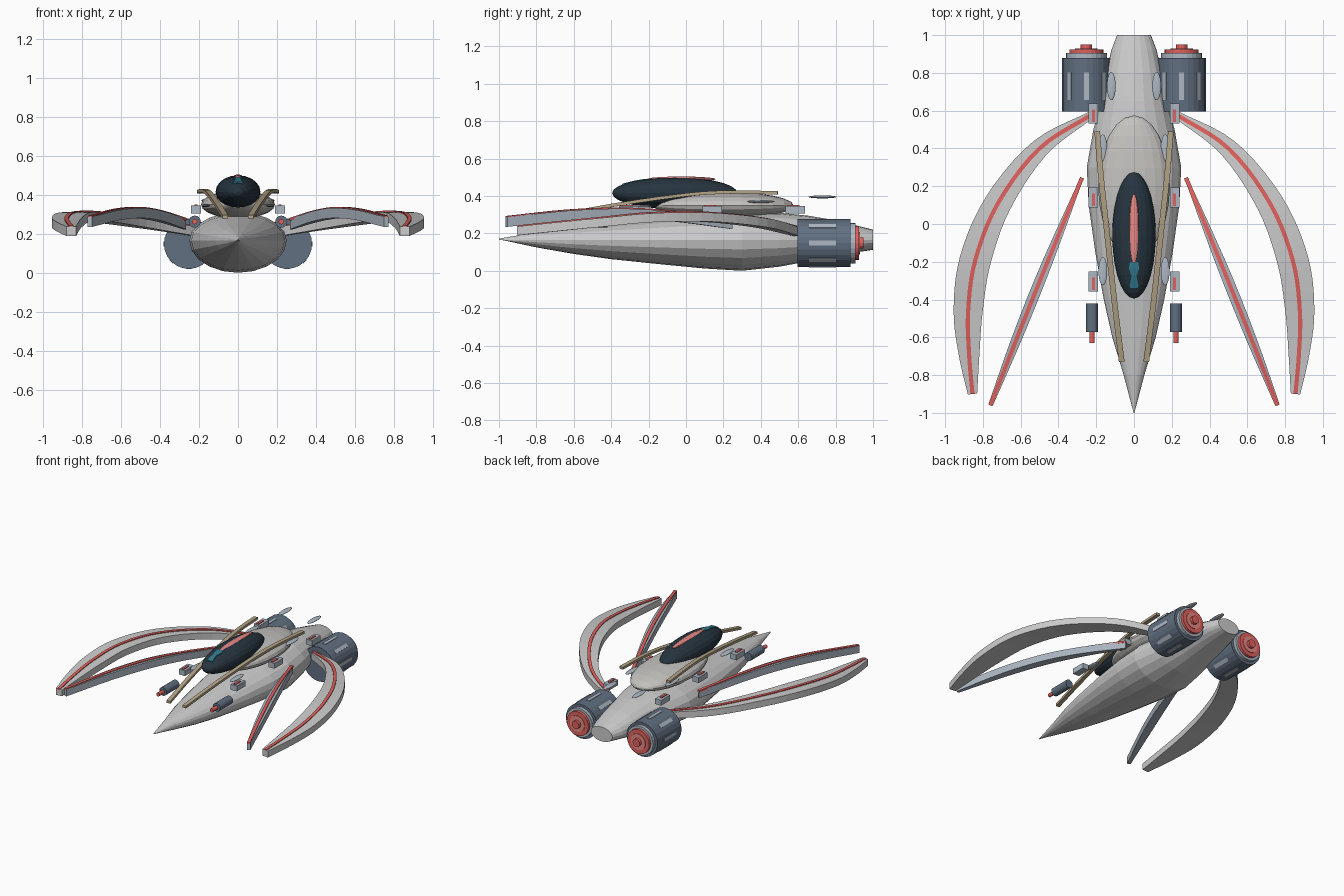
import bpy, bmesh, math
from mathutils import Vector, Matrix

if "Cube" in bpy.data.objects:
    bpy.data.objects.remove(bpy.data.objects["Cube"])


def mat(name, rgb):
    m = bpy.data.materials.new(name)
    m.diffuse_color = (*rgb, 1)
    m.use_nodes = True
    m.node_tree.nodes["Principled BSDF"].inputs["Base Color"].default_value = m.diffuse_color
    return m


RED = mat("red", (0.75, 0.12, 0.11))
SLATE = mat("slate", (0.12, 0.16, 0.22))
DARK = mat("dark_glass", (0.02, 0.035, 0.05))
TAN = mat("tan", (0.45, 0.37, 0.24))
TEAL = mat("teal", (0.03, 0.2, 0.28))
PINK = mat("light_red", (0.8, 0.25, 0.23))
STEEL = mat("steel", (0.42, 0.48, 0.55))


def finish(name, bm, m=None, smooth=False):
    bmesh.ops.recalc_face_normals(bm, faces=bm.faces)
    me = bpy.data.meshes.new(name)
    bm.to_mesh(me)
    bm.free()
    for p in me.polygons:
        p.use_smooth = smooth
    ob = bpy.data.objects.new(name, me)
    bpy.context.collection.objects.link(ob)
    if m:
        me.materials.append(m)
    return ob


def loft(name, rings, m=None):
    """Skin a list of closed rings and cap both ends."""
    bm = bmesh.new()
    vs = [[bm.verts.new(p) for p in r] for r in rings]
    n = len(rings[0])
    for a, b in zip(vs, vs[1:]):
        for i in range(n):
            bm.faces.new((a[i], a[(i + 1) % n], b[(i + 1) % n], b[i]))
    bm.faces.new(vs[0])
    bm.faces.new(vs[-1])
    return finish(name, bm, m)


def spline(pts, steps):
    """Catmull-Rom resampling of tuples of any length."""
    P = [Vector(p) for p in pts]
    P = [P[0] * 2 - P[1]] + P + [P[-1] * 2 - P[-2]]
    out = []
    for i in range(1, len(P) - 2):
        a, b, c, d = P[i - 1:i + 3]
        for k in range(steps):
            t = k / steps
            out.append(0.5 * (2 * b + (c - a) * t + (2 * a - 5 * b + 4 * c - d) * t * t
                              + (3 * b - a - 3 * c + d) * t ** 3))
    return out + [P[-2]]


def ribbon(name, path, thick, side, m=None):
    """Flat strip; path holds (x, y, top z, half width)."""
    rings = []
    for i, (x, y, z, w) in enumerate(path):
        a, b = path[max(i - 1, 0)], path[min(i + 1, len(path) - 1)]
        t = Vector((b[0] - a[0], b[1] - a[1])).normalized()
        nx, ny = -t.y * w, t.x * w
        rings.append([(side * (x + nx), y + ny, z), (side * (x - nx), y - ny, z),
                      (side * (x - nx), y - ny, z - thick), (side * (x + nx), y + ny, z - thick)])
    return loft(name, rings, m)


def ball(name, loc, size, m=None, u=16, v=10):
    bm = bmesh.new()
    # poles lie along the length of the craft
    M = Matrix.Translation(loc) @ Matrix.Diagonal((*size, 1)) @ Matrix.Rotation(math.pi / 2, 4, 'X')
    bmesh.ops.create_uvsphere(bm, u_segments=u, v_segments=v, radius=1, matrix=M)
    return finish(name, bm, m)


def tube(name, x, z, y0, y1, r, m=None, n=24, r2=None):
    rings = []
    for y, rr in ((y0, r), (y1, r if r2 is None else r2)):
        rings.append([(x + rr * math.cos(2 * math.pi * i / n), y,
                       z + rr * math.sin(2 * math.pi * i / n)) for i in range(n)])
    return loft(name, rings, m)


def box(name, M, size, m=None):
    bm = bmesh.new()
    bmesh.ops.create_cube(bm, size=1, matrix=M @ Matrix.Diagonal((*size, 1)))
    return finish(name, bm, m)


# hull: stations of (y, half width, bottom z, top z)
stations = [(-1, .002, .168, .172), (-.8, .055, .125, .205), (-.6, .115, .09, .23),
            (-.4, .16, .062, .25), (-.15, .205, .036, .275), (.1, .24, .012, .297),
            (.3, .25, 0, .31), (.5, .215, .022, .31), (.65, .175, .05, .295),
            (.8, .148, .078, .27), (.92, .12, .1, .24), (1, .09, .112, .22)]
rings = []
for y, w, lo, hi in stations:
    mid = .165
    ring = []
    for i in range(20):
        a = 2 * math.pi * i / 20
        s = math.sin(a)
        ring.append((w * math.cos(a), y, mid + s * ((hi - mid) if s > 0 else (mid - lo))))
    rings.append(ring)
loft("hull", rings)

# dorsal fairing, canopy and its markings
ball("dorsal_fairing", (0, .2, .35), (.19, .375, .072), mat("warm_grey", (.55, .54, .52)), 20, 12)
ball("canopy", (0, -.06, .415), (.115, .335, .085), DARK, 20, 14)
ball("canopy_stripe", (0, -.025, .49), (.026, .185, .014), PINK, 12, 10)
emblem = [(0, -.2, .492, .021), (0, -.235, .489, .028), (0, -.275, .482, .013), (0, -.34, .466, .026)]
ribbon("canopy_emblem", emblem, .02, 1, TEAL)

# wing centre lines: (x, y, top z, half width)
sweep = spline([(.215, .585, .235, .018), (.5, .4, .28, .05), (.72, .11, .31, .072),
                (.84, -.19, .308, .083), (.878, -.46, .282, .077), (.873, -.69, .259, .055),
                (.855, -.9, .237, .025)], 5)
blade = spline([(.275, .245, .275, .008), (.4, -.06, .315, .022), (.51, -.33, .332, .029),
                (.63, -.63, .322, .026), (.76, -.96, .287, .012)], 4)
rail = spline([(.065, -.73, .295, .015), (.105, -.4, .358, .015), (.148, 0, .415, .015),
               (.175, .25, .43, .015), (.195, .49, .425, .015)], 3)

for s, tag in ((-1, "left"), (1, "right")):
    # wings with glowing strips
    for name, path, th in (("curved_wing", sweep, .048), ("blade_wing", blade, .052)):
        ribbon(f"{name}_{tag}", path, th, s, STEEL if path is blade else None)
        strip = [(p[0], p[1], p[2] + .006, .011) for p in path]
        ribbon(f"{name}_strip_{tag}", strip, .014, s, RED)
    ribbon(f"rail_{tag}", rail, .018, s, TAN)

    # engine
    ex, ez = s * .252, .148
    tube(f"engine_{tag}", ex, ez, .595, .88, .128, SLATE)
    tube(f"engine_rim_{tag}", ex, ez, .88, .905, .108, STEEL)
    tube(f"engine_glow_{tag}", ex, ez, .905, .925, .09, RED)
    tube(f"engine_ring_{tag}", ex, ez, .924, .929, .06, PINK)
    tube(f"engine_hub_{tag}", ex, ez, .925, .95, .03, RED, 12)
    for k in range(8):
        M = (Matrix.Translation((ex, .73, ez)) @ Matrix.Rotation(k * math.pi / 4, 4, 'Y')
             @ Matrix.Translation((0, 0, .126)))
        box(f"engine_vent_{tag}_{k}", M, (.026, .145, .008), STEEL)

    # side blocks with red lamps
    for k, y in enumerate((-.305, .14, .585)):
        box(f"block_{tag}_{k}", Matrix.Translation((s * .215, y, .325)), (.05, .105, .04), STEEL)
        box(f"block_lamp_{tag}_{k}", Matrix.Translation((s * .215, y - .012, .346)), (.016, .065, .01), RED)

    # floating lens plates
    for k, (x, y, z) in enumerate(((.165, -.25, .345), (.165, .4, .37), (.12, .73, .395))):
        ball(f"lens_plate_{tag}_{k}", (s * x, y, z), (.023, .075, .008), STEEL, 12, 10)

    # forward guns
    tube(f"gun_{tag}", s * .222, .262, -.572, -.42, .031, SLATE, 16)
    tube(f"gun_tip_{tag}", s * .222, .262, -.63, -.572, .014, RED, 12)
